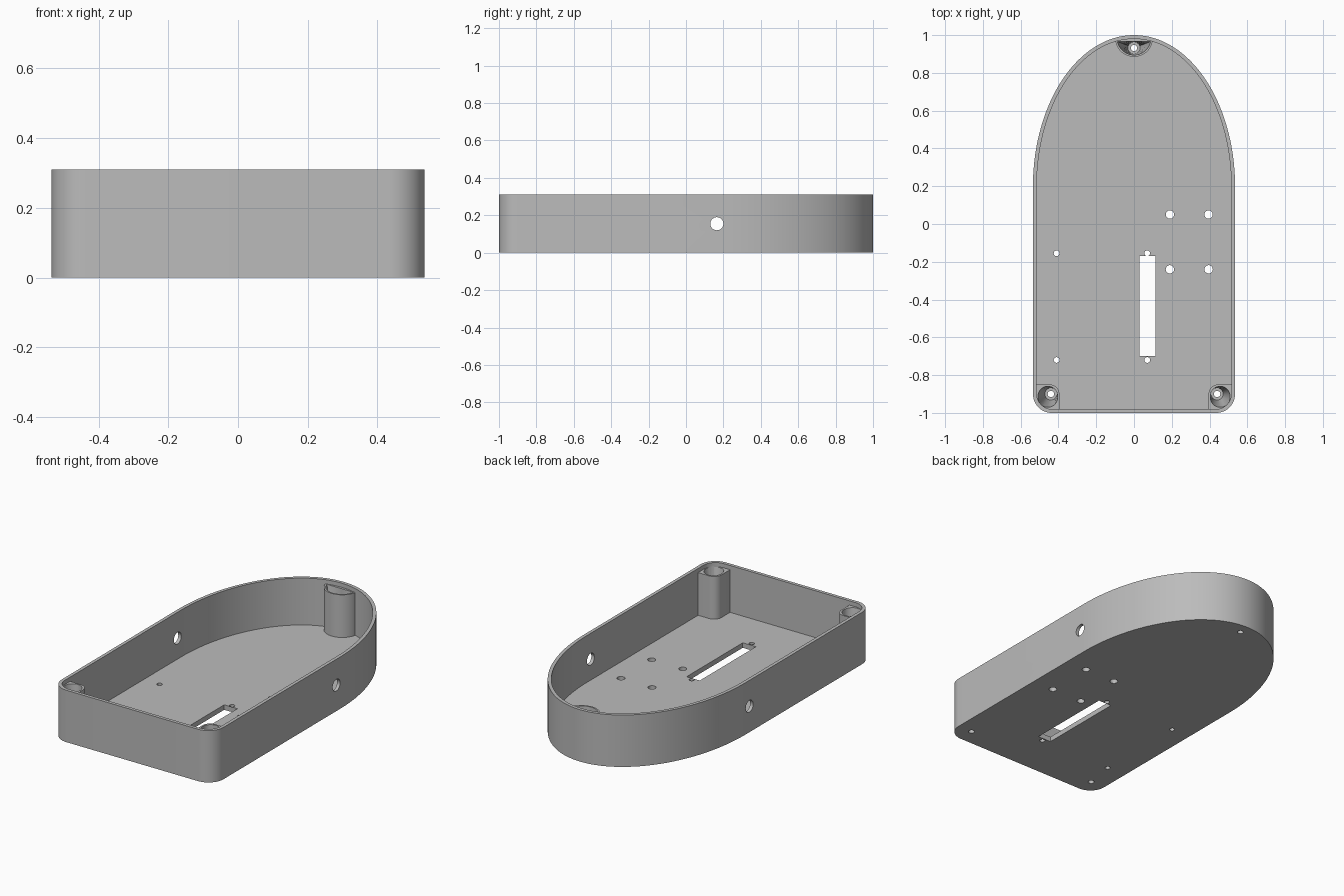
import bpy, bmesh
from math import sin, cos, pi
from mathutils import Vector

if "Cube" in bpy.data.objects:
    bpy.data.objects.remove(bpy.data.objects["Cube"])

HEIGHT, FLOOR, POST_TOP = 0.31, 0.03, 0.285
WALL = 0.02

grey = bpy.data.materials.new("plain grey")
grey.use_nodes = True
grey.diffuse_color = (0.5, 0.5, 0.5, 1)
grey.node_tree.nodes["Principled BSDF"].inputs["Base Color"].default_value = (0.5, 0.5, 0.5, 1)


def arc(cx, cy, rx, ry, start, end, n):
    """Points along an elliptical arc, angles in half turns."""
    angles = [pi * (start + (end - start) * i / n) for i in range(n + 1)]
    return [(cx + rx * cos(a), cy + ry * sin(a)) for a in angles]


def circle(cx, cy, r, n=32):
    return arc(cx, cy, r, r, 0, 2, n)[:-1]


def rounded_rect(x0, x1, y0, y1, r, n=8):
    corners = [(x1 - r, y0 + r), (x1 - r, y1 - r), (x0 + r, y1 - r), (x0 + r, y0 + r)]
    return [p for i, (x, y) in enumerate(corners)
            for p in arc(x, y, r, r, -0.5 + i / 2, i / 2, n)]


def outline(inset):
    """Straight sides, rounded front corners and an elliptical back."""
    r = 0.1 - inset
    return (arc(0.435, -0.9, r, r, -0.5, 0, 12)
            + arc(0, 0.2, 0.535 - inset, 0.8 - inset, 0, 1, 96)
            + arc(-0.435, -0.9, r, r, 1, 1.5, 12))


def loft(name, rings):
    """Closed solid through a stack of (points, z) rings."""
    bm = bmesh.new()
    loops = [[bm.verts.new((x, y, z)) for x, y in pts] for pts, z in rings]
    for low, high in zip(loops, loops[1:]):
        for i in range(len(low)):
            j = (i + 1) % len(low)
            bm.faces.new((low[i], low[j], high[j], high[i]))
    bm.faces.new(loops[0][::-1])
    bm.faces.new(loops[-1])
    bmesh.ops.recalc_face_normals(bm, faces=bm.faces)
    mesh = bpy.data.meshes.new(name)
    bm.to_mesh(mesh)
    bm.free()
    obj = bpy.data.objects.new(name, mesh)
    bpy.context.collection.objects.link(obj)
    obj.data.materials.append(grey)
    return obj


def prism(name, pts, z0, z1):
    return loft(name, [(pts, z0), (pts, z1)])


def subtract(target, cutter):
    cutter.hide_render = True
    bpy.context.view_layer.objects.active = target
    mod = target.modifiers.new("cut", "BOOLEAN")
    mod.operation, mod.solver, mod.object = "DIFFERENCE", "EXACT", cutter
    bpy.ops.object.modifier_apply(modifier=mod.name)
    bpy.data.objects.remove(cutter)


def funnel(pts, cx, cy):
    """Recess narrowing from the post mouth to a small screw seat."""
    seat = []
    for x, y in pts:
        d = Vector((x - cx, y - cy)).normalized() * 0.032
        seat.append((cx + d.x, cy + d.y))
    return loft("funnel_cutter", [(seat, 0.05), (pts, POST_TOP), (pts, POST_TOP + 0.01)])


# Cavity, with the three screw posts left standing inside it
cavity = prism("cavity_cutter", outline(WALL), FLOOR, HEIGHT + 0.1)
subtract(cavity, prism("back_post", circle(0, 0.985, 0.1, 64), 0, POST_TOP))
for x0, x1 in ((0.395, 0.8), (-0.8, -0.395)):
    subtract(cavity, prism("corner_post", rounded_rect(x0, x1, -1.3, -0.85, 0.05), 0, POST_TOP))

# Tray
tray = prism("enclosure_tray", outline(0), 0, HEIGHT)
subtract(tray, cavity)

# Funnels in the post tops
lens = arc(0, 0.985, 0.09, 0.09, 1.07, 1.93, 32)
(xa, ya), (xb, yb) = lens[-1], lens[0]
lens += [(xa + (xb - xa) * i / 12, ya) for i in range(1, 12)]
subtract(tray, funnel(lens, 0, 0.932))
for side in (1, -1):
    x0, x1 = sorted((side * 0.405, side * 0.508))
    subtract(tray, funnel(rounded_rect(x0, x1, -0.97, -0.86, 0.05), side * 0.44, -0.9))

# Round holes through the floor: screw seats, large and small mounting holes
holes = [(0, 0.932, 0.017), (0.44, -0.9, 0.017), (-0.44, -0.9, 0.017)]
holes += [(x, y, 0.022) for x in (0.19, 0.395) for y in (0.05, -0.24)]
holes += [(x, y, 0.015) for x in (-0.41, 0.07) for y in (-0.155, -0.72)]
for x, y, r in holes:
    subtract(tray, prism("hole_cutter", circle(x, y, r), -0.1, 0.2))

# Long slot in the floor
slot = [(0.028, -0.7), (0.115, -0.7), (0.115, -0.17), (0.028, -0.17)]
subtract(tray, prism("slot_cutter", slot, -0.1, 0.2))

# Cable hole through both side walls
cable = prism("cable_cutter", circle(0, 0, 0.035), -1, 1)
cable.rotation_euler = (0, pi / 2, 0)
cable.location = (0, 0.165, 0.155)
bpy.context.view_layer.update()
subtract(tray, cable)

bpy.ops.object.select_all(action="DESELECT")
tray.select_set(True)
bpy.context.view_layer.objects.active = tray
bpy.ops.object.shade_smooth_by_angle(angle=pi / 6)
